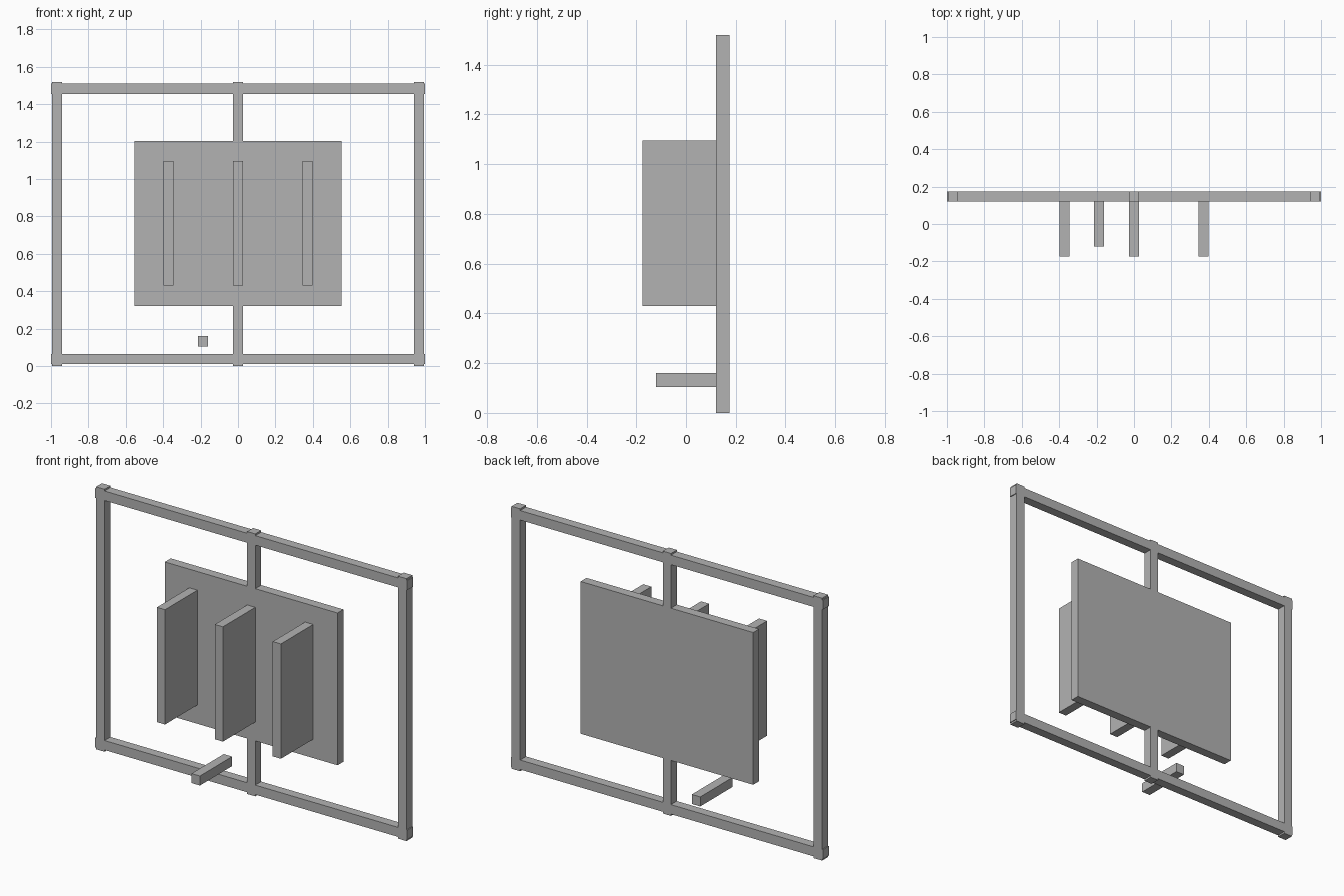
import bpy

cube = bpy.data.objects.get("Cube")
if cube:
    bpy.data.objects.remove(cube, do_unlink=True)

grey = bpy.data.materials.new("plain_grey")
grey.use_nodes = True
COLOUR = (0.45, 0.45, 0.45, 1)
grey.diffuse_color = COLOUR
grey.node_tree.nodes["Principled BSDF"].inputs["Base Color"].default_value = COLOUR


def box(name, x, y, z):
    """Add a box spanning the given (low, high) range on each axis."""
    spans = (x, y, z)
    bpy.ops.mesh.primitive_cube_add(size=1, location=[(a + b) / 2 for a, b in spans])
    ob = bpy.context.object
    ob.name = name
    ob.scale = [b - a for a, b in spans]
    bpy.ops.object.transform_apply(location=False, rotation=False, scale=True)
    ob.data.materials.append(grey)
    return ob


FRONT, BACK = 0.121, 0.175   # depth of the frame
HEIGHT = 1.52
frame = (FRONT, BACK)

# Upright posts, slightly taller than the rails
box("right_post", (-0.995, -0.94), frame, (0, HEIGHT))
box("left_post", (0.94, 0.995), frame, (0, HEIGHT))
box("centre_post", (-0.026, 0.026), frame, (0, HEIGHT))

# Horizontal rails, running just past the outer posts
box("bottom_rail", (-1, 1), frame, (0.01, 0.065))
box("top_rail", (-1, 1), frame, (HEIGHT - 0.065, HEIGHT - 0.01))

# Central panel, flush with the frame
box("panel", (-0.553, 0.553), frame, (0.321, 1.203))

# Three vertical fins on the front of the panel
for name, x in (("right_fin", -0.371), ("centre_fin", 0), ("left_fin", 0.371)):
    box(name, (x - 0.026, x + 0.026), (-0.175, FRONT), (0.43, 1.095))

# Small peg near the bottom rail
box("peg", (-0.214, -0.16), (-0.12, BACK), (0.105, 0.16))
